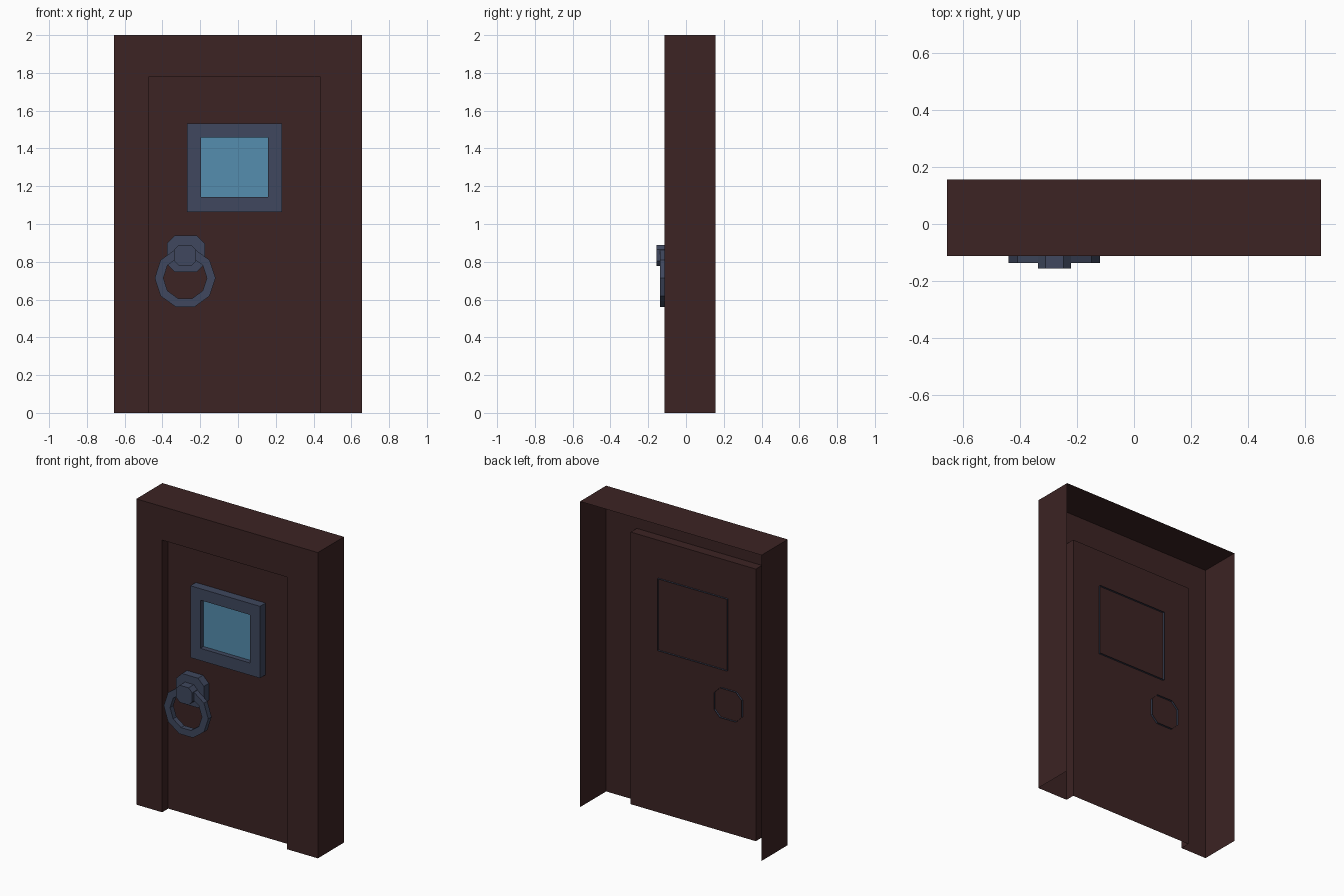
import bpy
import math

cube = bpy.data.objects.get("Cube")
if cube:
    bpy.data.objects.remove(cube, do_unlink=True)


def material(name, rgb):
    m = bpy.data.materials.new(name)
    m.use_nodes = True
    m.diffuse_color = (*rgb, 1)
    m.node_tree.nodes["Principled BSDF"].inputs["Base Color"].default_value = (*rgb, 1)
    return m


wood = material("dark_wood", (0.045, 0.017, 0.017))
metal = material("blue_grey_metal", (0.050, 0.064, 0.112))
glass = material("blue_glass", (0.09, 0.27, 0.43))


def rect(x0, x1, z0, z1):
    return [(x0, z0), (x1, z0), (x1, z1), (x0, z1)]


def arch(x0, x1, top):
    # Three-sided outline, open at the floor
    return [(x1, 0), (x1, top), (x0, top), (x0, 0)]


def chamfered(cx, cz, w, h, c):
    # Rectangle with cut corners, anticlockwise from the front
    return [(cx + sx * (w - dx), cz + sz * (h - dz)) for sx, sz, dx, dz in (
        (-1, -1, c, 0), (1, -1, c, 0), (1, -1, 0, c), (1, 1, 0, c),
        (1, 1, c, 0), (-1, 1, c, 0), (-1, 1, 0, c), (-1, -1, 0, c))]


def polygon(cx, cz, r, n):
    return [(cx + r * math.cos(math.tau * i / n), cz + r * math.sin(math.tau * i / n))
            for i in range(n)]


def shell(name, mat, loops, closed=True, cap=False, ring=False):
    """Bridge a series of (outline, y) loops into a sheet."""
    n = len(loops[0][0])
    verts = [(x, y, z) for outline, y in loops for x, z in outline]
    faces = []
    for k in range(len(loops) if ring else len(loops) - 1):
        p, q = k * n, (k + 1) % len(loops) * n
        for i in range(n if closed else n - 1):
            j = (i + 1) % n
            faces.append((p + i, p + j, q + j, q + i))
    if cap:
        faces.append(tuple(range(len(verts) - n, len(verts))))
    mesh = bpy.data.meshes.new(name)
    mesh.from_pydata(verts, [], faces)
    mesh.materials.append(mat)
    obj = bpy.data.objects.new(name, mesh)
    bpy.context.collection.objects.link(obj)
    return obj


FRONT, DOOR, BACK = -0.113, -0.05, 0.157
POKE = DOOR + 0.012  # fittings pass just through the door

# Surround, open at the back and floor, with a recessed doorway
outer = arch(-0.657, 0.657, 2.0)
opening = arch(-0.47, 0.435, 1.78)
shell("door_surround", wood,
      [(outer, BACK), (outer, FRONT), (opening, FRONT), (opening, DOOR)], closed=False)

# Door leaf
shell("door_leaf", wood, [(rect(-0.47, 0.435, 0, 1.78), DOOR)], cap=True)

# Window frame and pane
rim = rect(-0.27, 0.234, 1.063, 1.533)
pane = rect(-0.197, 0.16, 1.143, 1.458)
shell("window_frame", metal, [(rim, POKE), (rim, -0.107), (pane, -0.107), (pane, -0.075)])
shell("window_pane", glass, [(pane, -0.075)], cap=True)

# Handle plate, knob and pull ring
plate = chamfered(-0.276, 0.843, 0.1, 0.097, 0.042)
shell("handle_plate", metal, [(plate, POKE), (plate, -0.102)], cap=True)
knob = chamfered(-0.28, 0.834, 0.058, 0.056, 0.026)
shell("handle_knob", metal, [(knob, -0.1), (knob, -0.157)], cap=True)
big = polygon(-0.28, 0.714, 0.161, 10)
small = polygon(-0.28, 0.714, 0.115, 10)
shell("pull_ring", metal,
      [(big, -0.103), (big, -0.138), (small, -0.138), (small, -0.103)], ring=True)
